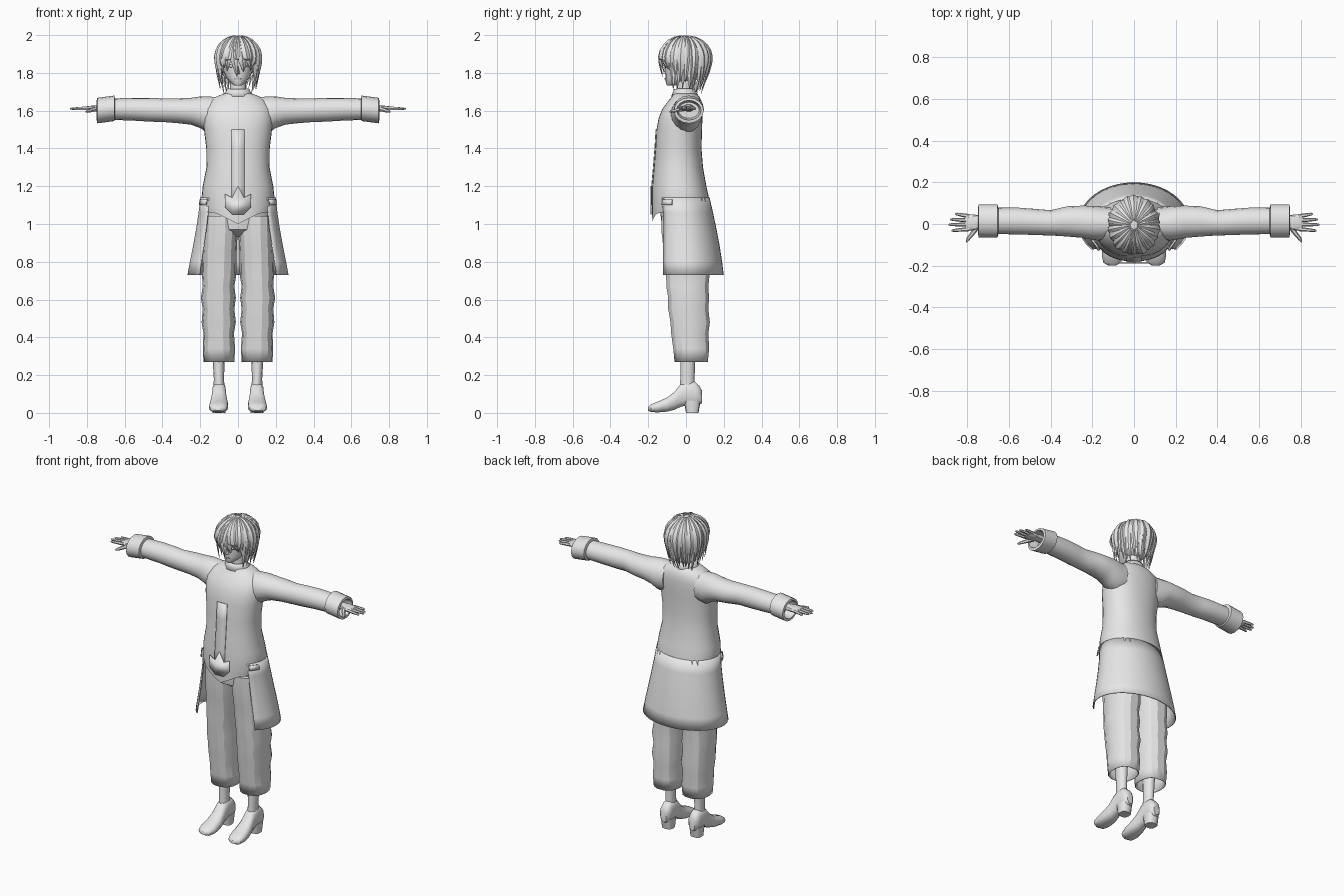
import bpy, bmesh, math, random
from mathutils import Vector

if "Cube" in bpy.data.objects:
    bpy.data.objects.remove(bpy.data.objects["Cube"])

random.seed(4)
grey = bpy.data.materials.new("plain grey")
grey.diffuse_color = (0.8, 0.8, 0.8, 1)
grey.use_nodes = True
grey.node_tree.nodes["Principled BSDF"].inputs["Base Color"].default_value = grey.diffuse_color


def make(name, verts, faces, mirror=False, solid=0, angle=40):
    me = bpy.data.meshes.new(name)
    me.from_pydata([tuple(v) for v in verts], [], faces)
    bm = bmesh.new()
    bm.from_mesh(me)
    bmesh.ops.recalc_face_normals(bm, faces=bm.faces)
    bm.to_mesh(me)
    bm.free()
    me.materials.append(grey)
    ob = bpy.data.objects.new(name, me)
    bpy.context.collection.objects.link(ob)
    bpy.ops.object.select_all(action='DESELECT')
    ob.select_set(True)
    bpy.context.view_layer.objects.active = ob
    bpy.ops.object.shade_smooth_by_angle(angle=math.radians(angle))
    if solid:
        m = ob.modifiers.new("thickness", 'SOLIDIFY')
        m.thickness = solid
        m.offset = 0
    if mirror:
        m = ob.modifiers.new("mirror", 'MIRROR')
        m.use_axis = (True, False, False)
    return ob


def bridge(rings, closed=True, caps=(True, True)):
    n = len(rings[0])
    verts = [p for r in rings for p in r]
    faces = []
    for i in range(len(rings) - 1):
        for j in range(n if closed else n - 1):
            k = (j + 1) % n
            faces.append((i * n + j, i * n + k, (i + 1) * n + k, (i + 1) * n + j))
    if closed and caps[0]:
        faces.append(tuple(range(n))[::-1])
    if closed and caps[1]:
        faces.append(tuple(range((len(rings) - 1) * n, len(rings) * n)))
    return verts, faces


def oval(axis, pos, a0, a1, b0, b1, n=16, p=2.0):
    """Rounded ring across an axis, given its extents in the other two directions."""
    out = []
    for i in range(n):
        t = 2 * math.pi * i / n
        c, s = math.cos(t), math.sin(t)
        a = (a0 + a1) / 2 + (a1 - a0) / 2 * math.copysign(abs(c) ** (2 / p), c)
        b = (b0 + b1) / 2 + (b1 - b0) / 2 * math.copysign(abs(s) ** (2 / p), s)
        out.append(Vector({'x': (pos, a, b), 'y': (a, pos, b), 'z': (a, b, pos)}[axis]))
    return out


def tube(name, axis, stations, n=16, p=2.0, caps=(True, True), **kw):
    v, f = bridge([oval(axis, *s, n=n, p=p) for s in stations], caps=caps)
    return make(name, v, f, **kw)


# Coat body: height, half width, front, back
body = [(1.03, .185, -.178, .13), (1.1, .197, -.18, .13), (1.2, .187, -.179, .108),
        (1.3, .167, -.17, .09), (1.4, .168, -.162, .082), (1.5, .18, -.156, .085),
        (1.56, .185, -.145, .087), (1.61, .18, -.125, .087), (1.65, .155, -.095, .083),
        (1.675, .115, -.075, .07), (1.69, .075, -.068, .055)]
rings = [oval('z', z, -w, w, f, b, n=32, p=2.2) for z, w, f, b in body]
for v in rings[0]:                       # hem dips in the middle
    v.z = 1.0 + .06 * min(1, abs(v.x) / .12)
make("coat_body", *bridge(rings, caps=(False, True)))

# Coat skirt, open at the front
rings = []
for z, w, f, b in [(1.14, .197, -.18, .122), (1.06, .206, -.175, .14), (.98, .218, -.178, .157),
                   (.88, .236, -.183, .176), (.8, .252, -.186, .188), (.73, .265, -.19, .197)]:
    ring = []
    for i in range(29):
        t = math.radians(-40 + 260 * i / 28)
        ring.append(Vector((w * math.cos(t), (f + b) / 2 + (b - f) / 2 * math.sin(t), z)))
    rings.append(ring)
make("coat_skirt", *bridge(rings, closed=False), solid=.006)

# Front placket, buckle and pocket flaps
rings = [[Vector((x, f - .003, z)) for x in (-.035, .035)] for z, w, f, b in body[1:6]]
make("placket", *bridge(rings, closed=False), solid=.004)
make("buckle", [(x, -.186, z) for x, z in
                [(-.07, 1.09), (-.03, 1.05), (.03, 1.05), (.07, 1.09), (.07, 1.16), (.03, 1.14),
                 (0, 1.2), (-.03, 1.14), (-.07, 1.16)]], [tuple(range(9))], solid=.006)
make("pocket_flap", [(.165, -.125, 1.13), (.2, -.075, 1.13), (.204, -.075, 1.1), (.17, -.127, 1.1)],
     [(0, 1, 2, 3)], mirror=True, solid=.008)

# Collar and neck
tube("collar", 'z', [(1.675, -.085, .085, -.075, .065), (1.7, -.062, .062, -.065, .05),
                     (1.715, -.056, .056, -.06, .045)], n=20, caps=(False, False), solid=.006)
tube("neck", 'z', [(1.66, -.05, .05, -.055, .04), (1.72, -.043, .043, -.05, .035),
                   (1.8, -.045, .045, -.05, .04)], n=16)

# Sleeve and turned-back cuff
tube("sleeve", 'x', [(.11, -.075, .08, 1.49, 1.672), (.165, -.08, .085, 1.485, 1.675),
                     (.2, -.075, .087, 1.508, 1.675), (.25, -.066, .088, 1.526, 1.668),
                     (.32, -.06, .085, 1.534, 1.665), (.4, -.055, .066, 1.54, 1.665),
                     (.47, -.053, .072, 1.542, 1.668), (.55, -.05, .078, 1.547, 1.668),
                     (.68, -.048, .078, 1.552, 1.664)], mirror=True)
tube("cuff", 'x', [(.65, -.045, .075, 1.555, 1.66), (.655, -.064, .094, 1.545, 1.68),
                   (.745, -.064, .094, 1.533, 1.668), (.748, -.05, .08, 1.55, 1.655),
                   (.69, -.04, .07, 1.56, 1.645)], mirror=True, angle=30)

# Hand with fingers and thumb
tube("palm", 'x', [(.67, -.01, .04, 1.595, 1.635), (.735, -.015, .04, 1.598, 1.63),
                   (.765, -.03, .045, 1.598, 1.628), (.8, -.032, .046, 1.602, 1.624),
                   (.81, -.028, .042, 1.606, 1.62)], n=10, p=2.6, mirror=True)


def limb(name, path, radii, **kw):
    rings = []
    for i, q in enumerate(path):
        d = (path[min(i + 1, len(path) - 1)] - path[max(i - 1, 0)]).normalized()
        u = d.cross(Vector((0, 0, 1))).normalized()
        w = d.cross(u)
        rings.append([q + radii[i] * (math.cos(t) * u + math.sin(t) * w)
                      for t in [2 * math.pi * k / 6 for k in range(6)]])
    return make(name, *bridge(rings), **kw)


for name, y, tip, spread in [("index_finger", -.024, .875, -.008), ("middle_finger", -.003, .89, 0),
                             ("ring_finger", .018, .882, .004), ("little_finger", .037, .858, .012)]:
    a, b = Vector((.79, y, 1.614)), Vector((tip, y + spread, 1.61))
    limb(name, [a, a.lerp(b, .5), a.lerp(b, .9), b], [.0105, .009, .0065, .003], mirror=True)
limb("thumb", [Vector(q) for q in [(.75, -.01, 1.61), (.775, -.045, 1.603), (.795, -.07, 1.597),
                                   (.805, -.088, 1.594)]], [.014, .011, .009, .003], mirror=True)

# Trousers
tube("hips", 'z', [(.93, -.06, .06, -.06, .07), (.97, -.15, .15, -.125, .12),
                   (1.05, -.18, .18, -.135, .12), (1.12, -.17, .17, -.13, .1)], n=24)
legs = [(.27, .022, .18, -.06, .115), (.34, .018, .184, -.067, .122), (.42, .024, .18, -.078, .118),
        (.48, .014, .19, -.082, .126), (.55, .022, .184, -.094, .118), (.61, .014, .194, -.094, .122),
        (.67, .022, .184, -.104, .118), (.73, .012, .188, -.105, .125), (.85, .01, .185, -.117, .125),
        (.96, .004, .182, -.13, .125), (1.04, .01, .178, -.13, .11)]
tube("trouser_leg", 'z', legs, n=14, p=2.4, caps=(False, True), mirror=True, solid=.005, angle=25)

# Ankle, shoe and heel
tube("ankle", 'z', [(.12, .07, .13, -.035, .05), (.18, .074, .128, -.03, .045),
                    (.3, .07, .135, -.03, .05), (.42, .065, .14, -.03, .06)], n=12, mirror=True)
tube("shoe", 'y', [(-.2, .088, .122, .012, .03), (-.185, .062, .148, .004, .046),
                   (-.15, .052, .154, .002, .06), (-.1, .052, .15, .006, .082),
                   (-.06, .058, .143, .016, .113), (-.03, .062, .138, .03, .152),
                   (0, .063, .137, .038, .168), (.045, .063, .137, .04, .168),
                   (.07, .066, .134, .042, .145), (.084, .08, .12, .05, .12)],
     n=14, p=2.5, mirror=True)
tube("shoe_heel", 'z', [(0, .066, .134, .0, .066), (.065, .062, .138, -.012, .078)],
     n=12, p=3, mirror=True)

# Head and face
tube("head", 'z', [(1.732, -.016, .016, -.1, -.06), (1.745, -.036, .036, -.107, -.03),
                   (1.775, -.062, .062, -.108, .03), (1.81, -.078, .078, -.11, .075),
                   (1.86, -.088, .088, -.112, .098), (1.91, -.09, .09, -.112, .1),
                   (1.95, -.075, .075, -.095, .085), (1.98, -.04, .04, -.05, .045)], n=20)
make("nose", [(-.011, -.107, 1.793), (.011, -.107, 1.793), (0, -.126, 1.798), (0, -.108, 1.85)],
     [(0, 1, 2), (0, 2, 3), (2, 1, 3), (0, 3, 1)])
make("eye", [(.02, -.111, 1.835), (.036, -.106, 1.828), (.055, -.096, 1.836), (.038, -.106, 1.845)],
     [(0, 1, 2, 3)], mirror=True, solid=.006)
make("mouth", [(-.018, -.106, 1.769), (0, -.111, 1.764), (.018, -.106, 1.769), (0, -.111, 1.773)],
     [(0, 1, 2, 3)], solid=.005)
tube("ear", 'x', [(.075, -.012, .018, 1.8, 1.86), (.095, -.008, .024, 1.805, 1.865)],
     n=8, mirror=True)

# Hair cap under the locks
C, R = Vector((0, -.005, 1.87)), Vector((.108, .127, .122))
bm = bmesh.new()
bmesh.ops.create_uvsphere(bm, u_segments=24, v_segments=14, radius=1)
for v in bm.verts:
    v.co = Vector([C[i] + R[i] * v.co[i] for i in range(3)])
low = [f for f in bm.faces if f.calc_center_median().y < -.02 and f.calc_center_median().z < 1.9]
bmesh.ops.delete(bm, geom=low, context='FACES')
bm.verts.index_update()
make("hair_cap", [v.co.copy() for v in bm.verts], [[v.index for v in f.verts] for f in bm.faces])
bm.free()


# Hair locks run from the crown over the skull to a pointed tip
def lock(name, a0, sweep, tip_z, width, lift):
    path, steps = [], 9
    for i in range(steps + 1):
        t = i / steps
        a = a0 + sweep * t * t
        phi = math.radians(8 + 82 * min(1, t / .6))
        drop = max(0, (t - .6) / .4)
        back = max(0, math.sin(a))
        r = math.sin(phi) * (1 - (.14 + .2 * back) * drop ** 1.5) + lift
        z = C.z + .122 * math.cos(phi) + lift * .08 - drop * (C.z - tip_z)
        path.append((Vector((.114 * r * math.cos(a), C.y + .131 * r * math.sin(a), z)), a, t))
    rings = []
    for q, a, t in path:
        n = (q - C)
        n.z = max(n.z, 0)
        n.normalize()
        s = Vector((-math.sin(a), math.cos(a), 0))
        w = width * (.25 + .75 * min(1, t / .45)) * (1 - max(0, (t - .6) / .4) ** 1.6 * .95)
        rings.append([q + s * w, q + n * w * .45, q - s * w, q - n * w * .35])
    make(name, *bridge(rings), angle=35)


for layer, count, lift in [(0, 26, .0), (1, 22, .05)]:
    for i in range(count):
        a = 2 * math.pi * (i + .5 * layer) / count
        f = -math.sin(a)                                 # 1 at the front, -1 at the back
        tip = 1.69 if f < -.3 else 1.72 if f < .55 else 1.775 if f < .8 else 1.815
        tip += .03 * layer + random.uniform(-.012, .02)
        sweep = random.uniform(-.15, .15) + (.25 * math.copysign(1, math.cos(a)) if f > .75 else 0)
        lock("hair_lock", a, sweep, tip, random.uniform(.016, .022), lift + random.uniform(-.015, .02))
# Long fringe lock across the nose
lock("fringe_lock", -math.pi / 2 - .25, .2, 1.775, .018, .04)
